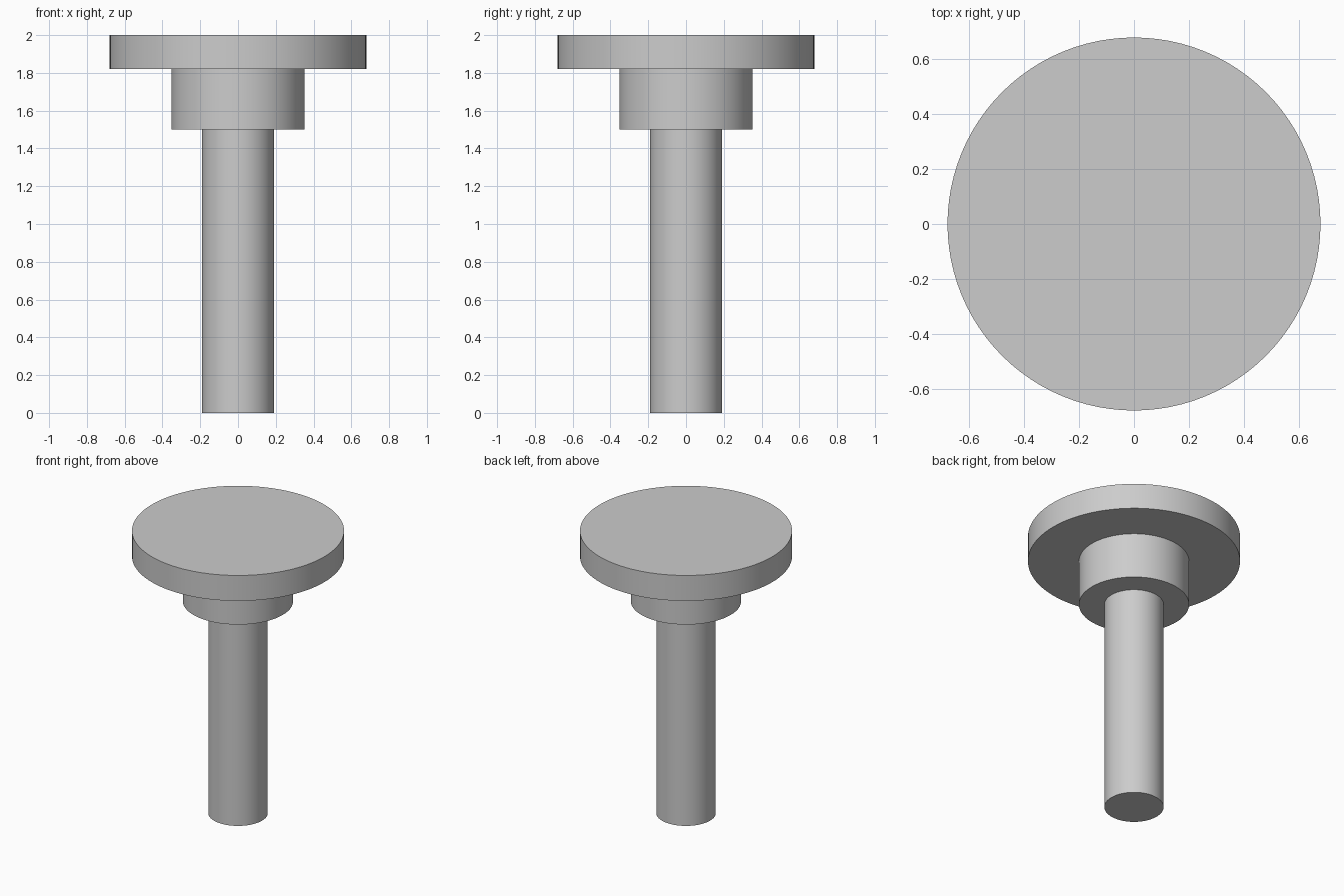
import bpy
import bmesh
import math

cube = bpy.data.objects.get("Cube")
if cube:
    bpy.data.objects.remove(cube, do_unlink=True)

SIDES = 96
SHAFT_R, COLLAR_R, HEAD_R = 0.19, 0.353, 0.68
COLLAR_Z, HEAD_Z, TOP_Z = 1.5, 1.82, 2.0

# Plain grey metal
grey = bpy.data.materials.new("grey_metal")
grey.use_nodes = True
colour = (0.604, 0.604, 0.604, 1.0)
grey.diffuse_color = colour
grey.node_tree.nodes["Principled BSDF"].inputs["Base Color"].default_value = colour


def ring(bm, radius, z):
    """Add one circle of vertices around the z axis."""
    step = math.tau / SIDES
    return [bm.verts.new((radius * math.cos(i * step), radius * math.sin(i * step), z))
            for i in range(SIDES)]


def turned_part(name, profile, material):
    """Turn a stepped profile into one closed solid with flat end caps."""
    bm = bmesh.new()
    rings = [ring(bm, r, z) for r, z in profile]
    for low, high in zip(rings, rings[1:]):
        for i in range(SIDES):
            j = (i + 1) % SIDES
            bm.faces.new((low[i], low[j], high[j], high[i]))
    bm.faces.new(reversed(rings[0]))
    bm.faces.new(rings[-1])
    bmesh.ops.recalc_face_normals(bm, faces=bm.faces)
    mesh = bpy.data.meshes.new(name)
    bm.to_mesh(mesh)
    bm.free()
    mesh.materials.append(material)
    obj = bpy.data.objects.new(name, mesh)
    bpy.context.collection.objects.link(obj)
    bpy.ops.object.select_all(action="DESELECT")
    obj.select_set(True)
    bpy.context.view_layer.objects.active = obj
    bpy.ops.object.shade_smooth_by_angle(angle=math.radians(30))
    return obj


# Shaft, collar and round head, turned from one piece
turned_part("headed_pin", [
    (SHAFT_R, 0), (SHAFT_R, COLLAR_Z),
    (COLLAR_R, COLLAR_Z), (COLLAR_R, HEAD_Z),
    (HEAD_R, HEAD_Z), (HEAD_R, TOP_Z),
], grey)
